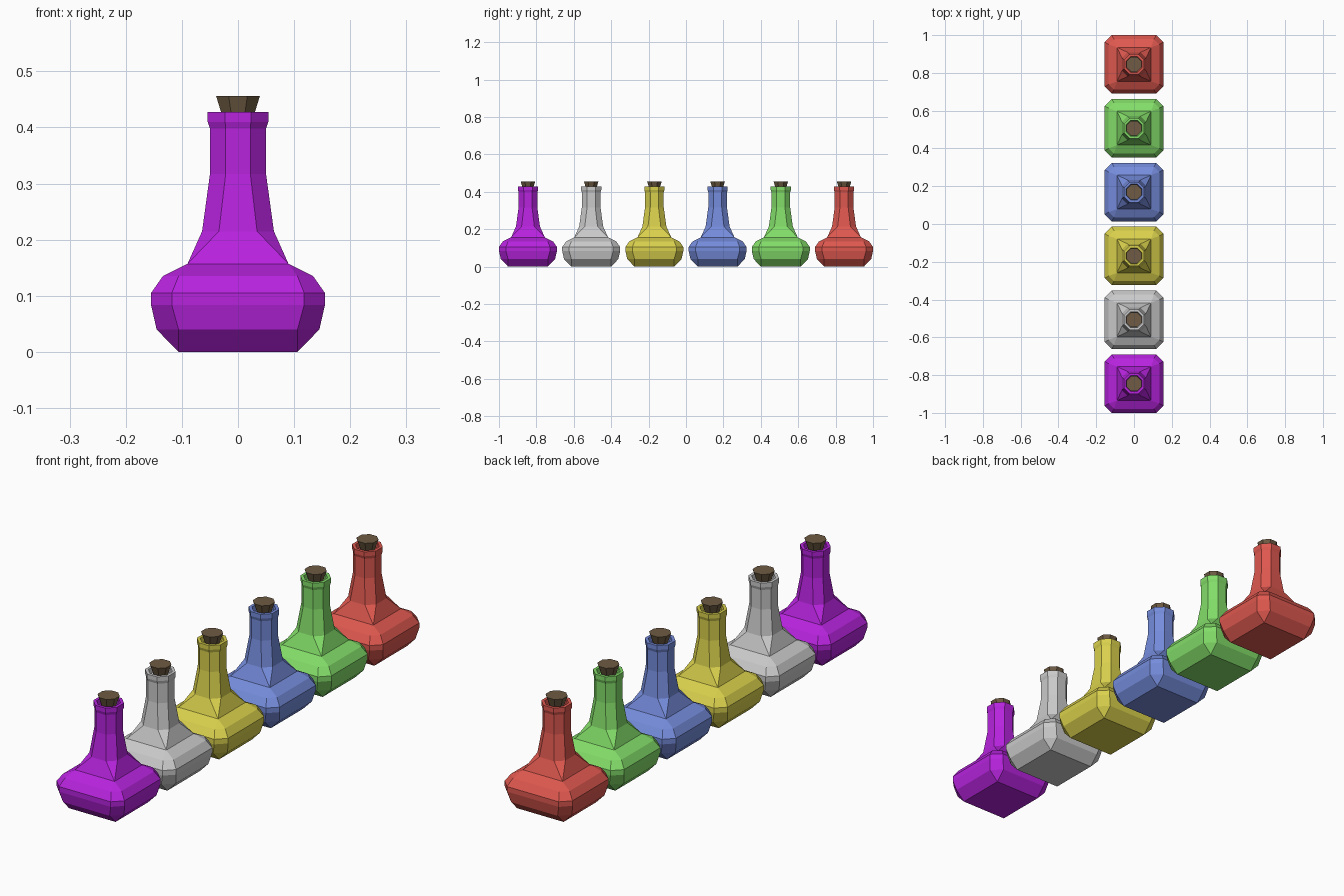
import bpy, bmesh

if "Cube" in bpy.data.objects:
    bpy.data.objects.remove(bpy.data.objects["Cube"])


def linear(c):
    c /= 255
    return c / 12.92 if c <= 0.04045 else ((c + 0.055) / 1.055) ** 2.4


def material(name, rgb):
    m = bpy.data.materials.new(name)
    m.diffuse_color = (*[linear(c) for c in rgb], 1)
    m.use_nodes = True
    m.node_tree.nodes["Principled BSDF"].inputs["Base Color"].default_value = m.diffuse_color
    return m


def loft(name, sections):
    """Stack chamfered squares: (z, half width, half length of the flat side)."""
    bm = bmesh.new()
    rings = []
    for z, h, f in sections:
        pts = [(f, -h), (h, -f), (h, f), (f, h), (-f, h), (-h, f), (-h, -f), (-f, -h)]
        rings.append([bm.verts.new((x, y, z)) for x, y in pts])
    for a, b in zip(rings, rings[1:]):
        for i in range(8):
            j = (i + 1) % 8
            bm.faces.new((a[i], a[j], b[j], b[i]))
    bm.faces.new(rings[0][::-1])
    bm.faces.new(rings[-1])
    # square sections collapse their chamfers into sharp corners
    bmesh.ops.remove_doubles(bm, verts=bm.verts, dist=0.0005)
    bmesh.ops.recalc_face_normals(bm, faces=bm.faces)
    mesh = bpy.data.meshes.new(name)
    bm.to_mesh(mesh)
    bm.free()
    return mesh


def place(name, mesh, y, mat):
    mesh = mesh.copy()
    mesh.materials.append(mat)
    ob = bpy.data.objects.new(name, mesh)
    ob.location.y = y
    bpy.context.collection.objects.link(ob)


# Bottle: squat body, shoulder, neck, lip and recessed mouth
bottle = loft("bottle", [
    (0.0, 0.106, 0.106), (0.04, 0.145, 0.106), (0.084, 0.155, 0.118),
    (0.105, 0.155, 0.118), (0.135, 0.134, 0.106), (0.157, 0.09, 0.09),
    (0.215, 0.064, 0.034), (0.317, 0.05, 0.022), (0.398, 0.05, 0.022),
    (0.41, 0.054, 0.023), (0.428, 0.054, 0.023), (0.428, 0.042, 0.018),
    (0.408, 0.038, 0.016)])

# Cork: tapered octagonal plug
cork = loft("cork", [(0.405, 0.024, 0.01), (0.427, 0.03, 0.0125), (0.456, 0.039, 0.0165)])
cork_brown = material("cork brown", (110, 91, 67))

colours = [("purple", (183, 35, 222)), ("silver", (202, 202, 202)),
           ("yellow", (217, 208, 76)), ("blue", (117, 140, 220)),
           ("green", (131, 221, 105)), ("red", (222, 88, 79))]

# Row of six bottles
for i, (name, rgb) in enumerate(colours):
    y = -0.845 + i * 0.338
    place(name + "_bottle", bottle, y, material(name + " glass", rgb))
    place(name + "_cork", cork, y, cork_brown)
